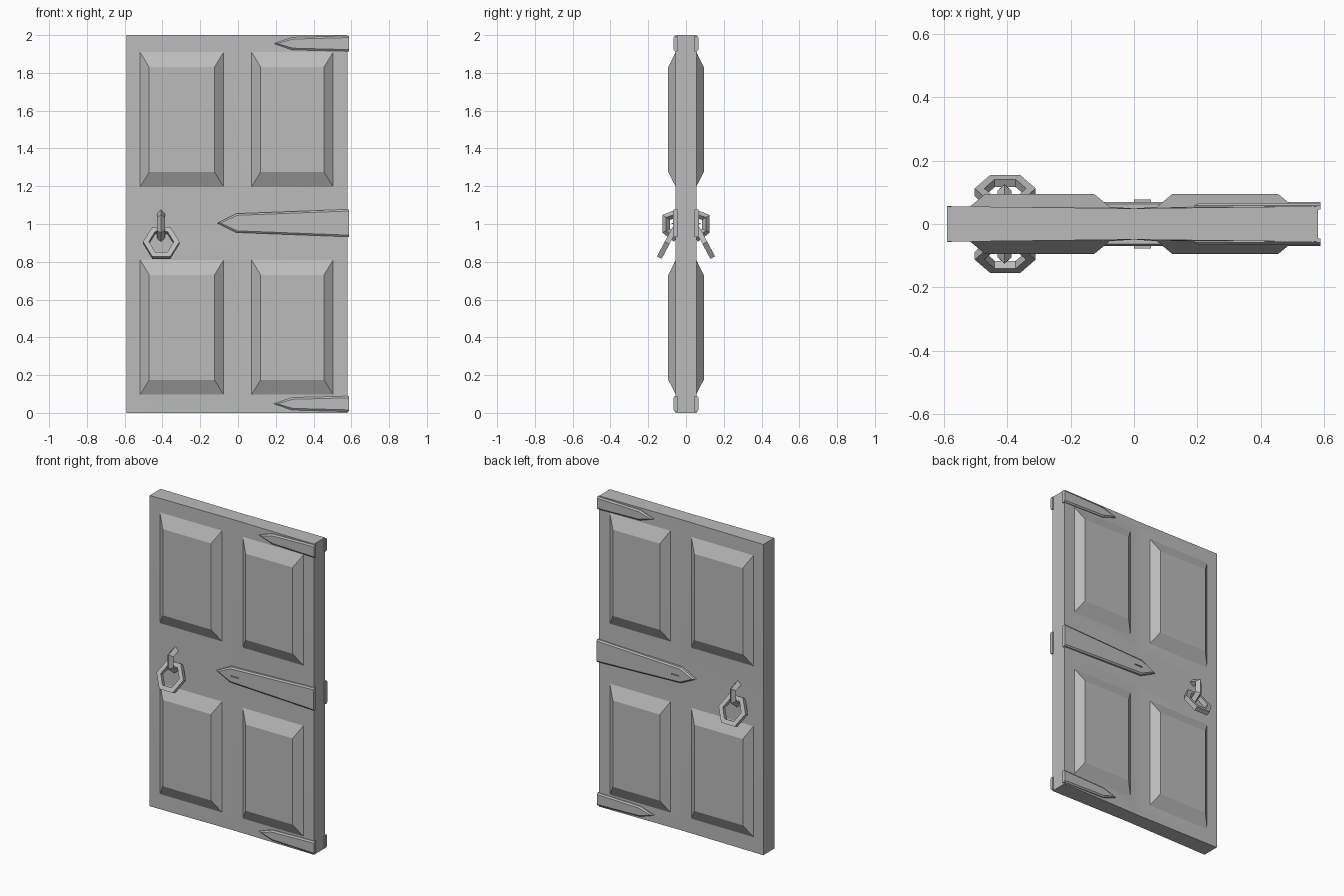
import bpy, bmesh, math
from mathutils import Vector, Matrix

cube = bpy.data.objects.get("Cube")
if cube:
    bpy.data.objects.remove(cube)

grey = bpy.data.materials.new("stone_grey")
grey.use_nodes = True
colour = (0.5, 0.5, 0.5, 1)
grey.diffuse_color = colour
grey.node_tree.nodes["Principled BSDF"].inputs["Base Color"].default_value = colour


def finish(name, bm, smooth=False):
    bmesh.ops.recalc_face_normals(bm, faces=bm.faces)
    mesh = bpy.data.meshes.new(name)
    bm.to_mesh(mesh)
    bm.free()
    mesh.materials.append(grey)
    obj = bpy.data.objects.new(name, mesh)
    bpy.context.collection.objects.link(obj)
    if smooth:
        bpy.ops.object.select_all(action='DESELECT')
        obj.select_set(True)
        bpy.context.view_layer.objects.active = obj
        bpy.ops.object.shade_smooth_by_angle(angle=math.radians(25))
    return obj


def loft(bm, loops, closed=False):
    """Join equal vertex loops with quads; cap the ends unless closed."""
    rings = [[bm.verts.new(p) for p in loop] for loop in loops]
    n = len(rings[0])
    pairs = list(zip(rings, rings[1:]))
    if closed:
        pairs.append((rings[-1], rings[0]))
    for a, b in pairs:
        for i in range(n):
            j = (i + 1) % n
            bm.faces.new((a[i], a[j], b[j], b[i]))
    if not closed:
        bm.faces.new(rings[0])
        bm.faces.new(rings[-1])


# Door leaf: two gridded sides with a shallow dip along the centre line
XS, ZS = (-0.59, 0.0, 0.58), (0.0, 0.9, 1.1, 2.0)
FACE_Y, DIP_Y, PANEL_Y = 0.056, 0.049, 0.094


def rect(x0, x1, z0, z1, y):
    return [(x0, y, z0), (x1, y, z0), (x1, y, z1), (x0, y, z1)]


bm = bmesh.new()
for side in (-1, 1):
    grid = [[bm.verts.new((x, side * (DIP_Y if x == 0 else FACE_Y), z)) for z in ZS] for x in XS]
    for i in range(2):
        for k in range(3):
            frame = [grid[i][k], grid[i + 1][k], grid[i + 1][k + 1], grid[i][k + 1]]
            if k == 1:
                bm.faces.new(frame)
                continue
            # Raised panel: flat border, sloping edge, flat top
            x0, x1, z0, z1 = XS[i], XS[i + 1], ZS[k], ZS[k + 1]
            outer = rect(x0 + 0.072, x1 - 0.076, z0 + 0.097, z1 - 0.09, side * 0.054)
            inner = rect(x0 + 0.12, x1 - 0.125, z0 + 0.175, z1 - 0.17, side * PANEL_Y)
            rings = [frame] + [[bm.verts.new(p) for p in r] for r in (outer, inner)]
            for a, b in zip(rings, rings[1:]):
                for n in range(4):
                    m = (n + 1) % 4
                    bm.faces.new((a[n], a[m], b[m], b[n]))
            bm.faces.new(rings[-1])
# Close the rim between the two sides
rim = [e for e in bm.edges if e.is_boundary]
bmesh.ops.bridge_loops(bm, edges=rim)
finish("door_leaf", bm, smooth=True)


# Hinge straps: pointed plates with a bevelled edge
def strap(name, side, tip, shoulder, z, half_tip, half_end, top):
    def outline(y, inset):
        ht, he = half_tip - inset, half_end - inset
        return [(tip + 2 * inset, side * y, z), (shoulder + inset / 2, side * y, z - ht),
                (0.588, side * y, z - he), (0.588, side * y, z + he),
                (shoulder + inset / 2, side * y, z + ht)]
    bm = bmesh.new()
    loft(bm, [outline(0.046, 0), outline(top - 0.007, 0), outline(top, 0.009)])
    finish(name, bm)


for side, label in ((-1, "front"), (1, "back")):
    strap(f"{label}_top_hinge", side, 0.19, 0.285, 1.955, 0.033, 0.041, 0.066)
    strap(f"{label}_middle_hinge", side, -0.11, -0.01, 1.005, 0.05, 0.073, 0.07)
    strap(f"{label}_bottom_hinge", side, 0.19, 0.285, 0.048, 0.033, 0.041, 0.066)

    # Thin raised rib near the tip of the middle strap
    bm = bmesh.new()
    loft(bm, [rect(0.0, 0.053, 1.0, 1.004, side * y) for y in (0.06, 0.077)])
    finish(f"{label}_hinge_rib", bm)

    # Hook that carries the ring, swept with a diamond section
    bm = bmesh.new()
    path = [(0.045, 1.055), (0.105, 1.035), (0.105, 0.965), (0.05, 0.925)]
    loops = []
    for n, (y, z) in enumerate(path):
        before, after = path[max(n - 1, 0)], path[min(n + 1, 3)]
        along = Vector((after[0] - before[0], after[1] - before[1])).normalized()
        out = Vector((along.y, -along.x)) * 0.023
        loops.append([(-0.408 + dx, side * (y + out.x * s), z + out.y * s)
                      for dx, s in ((0.022, 0), (0, 1), (-0.022, 0), (0, -1))])
    loft(bm, loops)
    finish(f"{label}_handle_hook", bm)

    # Hexagonal pull ring, tilted away from the door
    bm = bmesh.new()
    loops = []
    for n in range(6):
        a = n * math.pi / 3
        loops.append([(r * math.cos(a), y, 1.06 * r * math.sin(a))
                      for r, y in ((0.066, -0.014), (0.096, -0.014), (0.096, 0.014), (0.066, 0.014))])
    loft(bm, loops, closed=True)
    tilt = Matrix.Rotation(side * math.radians(28), 4, 'X')
    bm.transform(Matrix.Translation((-0.406, side * 0.1, 0.9)) @ tilt)
    finish(f"{label}_pull_ring", bm)
